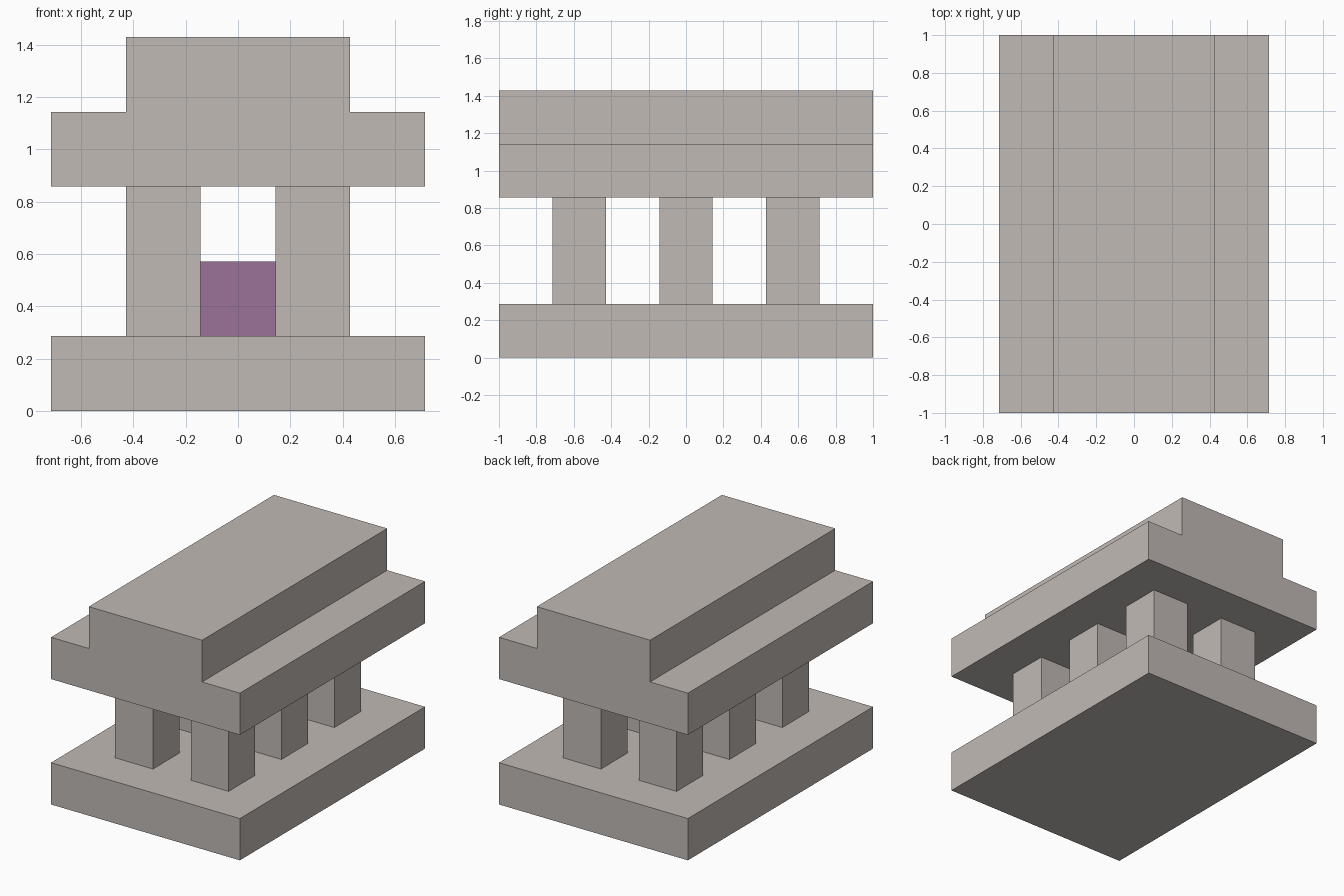
import bpy
import bmesh
from mathutils import Vector

default = bpy.data.objects.get("Cube")
if default:
    bpy.data.objects.remove(default, do_unlink=True)

U = 2 / 7  # one building block


def material(name, color):
    mat = bpy.data.materials.new(name)
    mat.use_nodes = True
    mat.diffuse_color = color
    mat.node_tree.nodes["Principled BSDF"].inputs["Base Color"].default_value = color
    return mat


stone = material("warm grey stone", (0.53, 0.49, 0.46, 1))
purple = material("muted purple", (0.32, 0.17, 0.31, 1))


def extrude_profile(name, profile, y_center, depth, mat):
    """Extrude an x-z outline, given in blocks, along y."""
    bm = bmesh.new()
    front = y_center - depth / 2
    verts = [bm.verts.new(Vector((x, front, z)) * U) for x, z in profile]
    face = bm.faces.new(verts)
    grown = bmesh.ops.extrude_face_region(bm, geom=[face])["geom"]
    moved = [g for g in grown if isinstance(g, bmesh.types.BMVert)]
    bmesh.ops.translate(bm, verts=moved, vec=(0, depth * U, 0))
    bmesh.ops.recalc_face_normals(bm, faces=bm.faces)
    mesh = bpy.data.meshes.new(name)
    bm.to_mesh(mesh)
    bm.free()
    mesh.materials.append(mat)
    obj = bpy.data.objects.new(name, mesh)
    bpy.context.collection.objects.link(obj)
    return obj


def rect(x, width, bottom, top):
    left, right = x - width / 2, x + width / 2
    return [(left, bottom), (right, bottom), (right, top), (left, top)]


# Base slab
extrude_profile("base_slab", rect(0, 5, 0, 1), 0, 7, stone)

# Two rows of pillars
for side, x in (("right", -1), ("left", 1)):
    for place, y in (("front", -2), ("middle", 0), ("back", 2)):
        extrude_profile(f"{place}_{side}_pillar", rect(x, 1, 1, 3), y, 1, stone)

# Altar block between the middle pillars
extrude_profile("altar_block", rect(0, 1, 1, 2), 0, 1, purple)

# Stepped roof
half = [(2.5, 3), (2.5, 4), (1.5, 4), (1.5, 5)]
outline = half + [(-x, z) for x, z in reversed(half)]
extrude_profile("stepped_roof", outline, 0, 7, stone)
